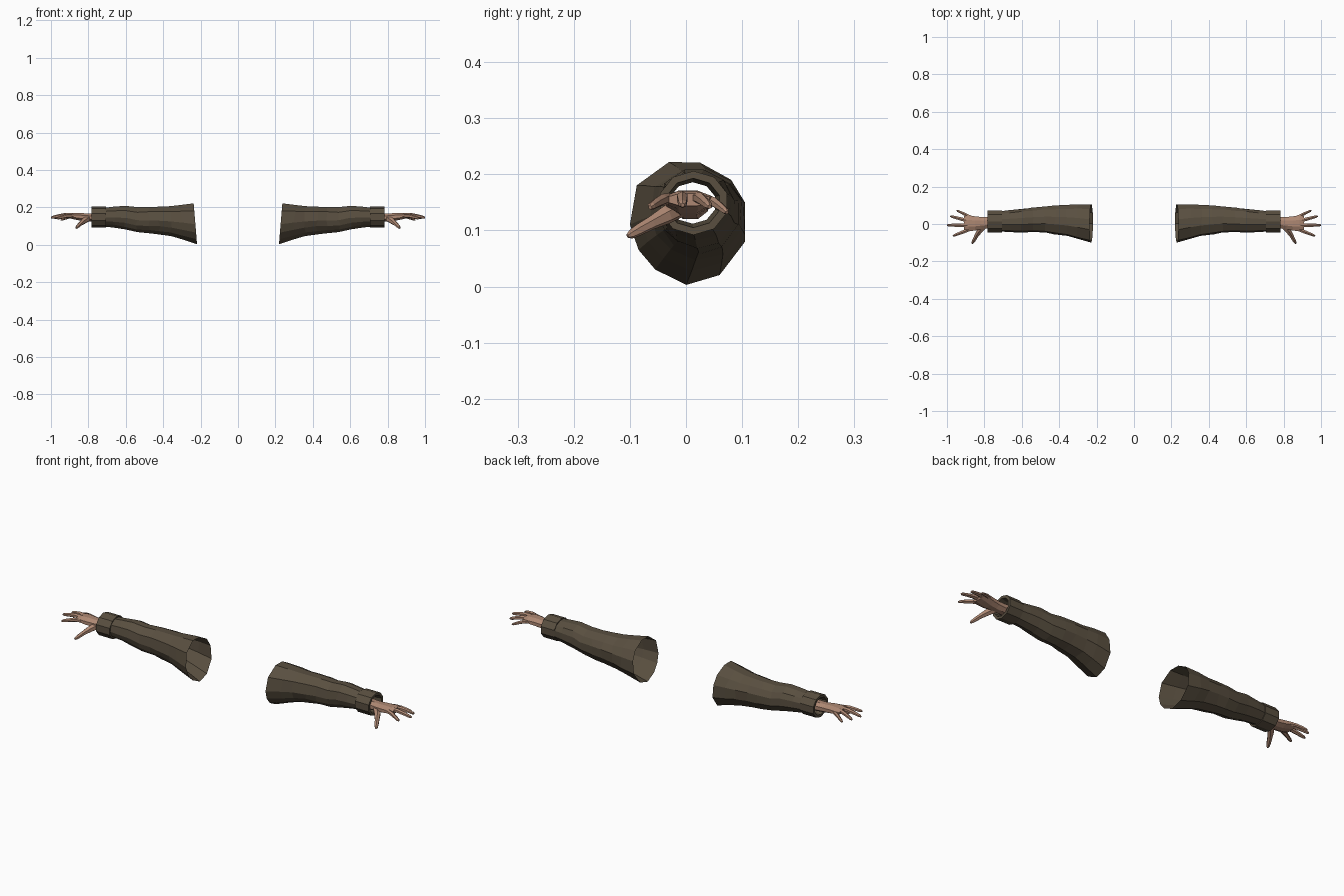
import bpy, math, random
from mathutils import Vector

if "Cube" in bpy.data.objects:
    bpy.data.objects.remove(bpy.data.objects["Cube"])

random.seed(4)


def material(name, rgb):
    m = bpy.data.materials.new(name)
    m.diffuse_color = (*rgb, 1)
    m.use_nodes = True
    m.node_tree.nodes["Principled BSDF"].inputs["Base Color"].default_value = m.diffuse_color
    return m


CLOTH = material("brown_cloth", (0.10, 0.078, 0.051))
SKIN = material("skin", (0.42, 0.245, 0.17))

# Outline of a hanging sleeve, scaled to fit each ring
SLEEVE = [(1, -.3), (1, .3), (.76, .71), (.22, .99), (-.32, 1), (-.88, .62),
          (-1, -.02), (-.85, -.43), (-.56, -.75), (-.02, -1), (.56, -.84)]


def circle(n):
    return [(math.cos(2 * math.pi * (i + .5) / n), math.sin(2 * math.pi * (i + .5) / n))
            for i in range(n)]


def box_ring(shape, x, y0, y1, z0, z1, lean=0, jitter=0):
    """Ring across x that fits the given y and z limits."""
    ring = []
    for u, v in shape:
        k = 1 + random.uniform(-jitter, jitter)
        ring.append(Vector((x + lean * v + random.uniform(-jitter, jitter) * .3,
                            (y0 + y1) / 2 + u * k * (y1 - y0) / 2,
                            (z0 + z1) / 2 + v * k * (z1 - z0) / 2)))
    return ring


def loft(name, rings, mat, cap_start=False, cap_end=False, smooth=False):
    """Skin the rings into a tube and mirror it to the other arm."""
    n = len(rings[0])
    verts = [p for r in rings for p in r]
    faces = [(k * n + i, k * n + (i + 1) % n, (k + 1) * n + (i + 1) % n, (k + 1) * n + i)
             for k in range(len(rings) - 1) for i in range(n)]
    if cap_start:
        faces.append(tuple(reversed(range(n))))
    if cap_end:
        faces.append(tuple(range(len(verts) - n, len(verts))))
    me = bpy.data.meshes.new(name)
    me.from_pydata(verts, [], faces)
    me.materials.append(mat)
    ob = bpy.data.objects.new(name, me)
    bpy.context.collection.objects.link(ob)
    mod = ob.modifiers.new("other_arm", 'MIRROR')
    mod.use_mirror_merge = False
    return ob


def finger(name, path, radii):
    """Tapered tube along a bent path."""
    pts = [Vector(p) for p in path]
    rings = []
    for i, p in enumerate(pts):
        d = (pts[min(i + 1, len(pts) - 1)] - pts[max(i - 1, 0)]).normalized()
        side = Vector((0, 0, 1)).cross(d).normalized()
        up = d.cross(side)
        rings.append([p + side * u * radii[i] + up * v * radii[i] for u, v in circle(6)])
    return loft(name, rings, SKIN, True, True)


# Sleeve: open at the shoulder, slightly rumpled along its length
sections = [(.228, -.100, .105, .003, .222, .009, 0),
            (.30, -.080, .104, .028, .214, .006, .02),
            (.36, -.064, .101, .046, .207, .003, .03),
            (.42, -.054, .098, .056, .206, 0, .03),
            (.48, -.046, .094, .060, .204, 0, .03),
            (.54, -.045, .088, .066, .200, 0, .03),
            (.60, -.045, .081, .082, .207, 0, .03),
            (.66, -.043, .074, .092, .203, 0, .02),
            (.715, -.040, .068, .098, .198, 0, 0)]
loft("sleeve", [box_ring(SLEEVE, x, a, b, c, d, lean, j)
                for x, a, b, c, d, lean, j in sections], CLOTH)

# Cuff: band with a folded-in lip
cuff = [(.705, -.038, .066, .100, .196), (.705, -.049, .076, .092, .206),
        (.782, -.049, .076, .092, .206), (.782, -.036, .062, .105, .193),
        (.735, -.030, .054, .112, .186)]
loft("cuff", [box_ring(circle(10), *s) for s in cuff], CLOTH)

# Palm, from wrist to knuckles
palm = [(.735, -.026, .042, .118, .172), (.785, -.026, .040, .122, .170),
        (.815, -.030, .040, .125, .170), (.85, -.038, .044, .129, .173),
        (.885, -.042, .050, .137, .172), (.908, -.036, .045, .143, .167)]
loft("palm", [box_ring(circle(8), *s) for s in palm], SKIN, True, True)

# Fingers: knuckle and tip, bent slightly down toward the tip
for name, base, tip, r in [
        ("index_finger", (.882, -.030, .156), (.968, -.064, .141), .0105),
        ("middle_finger", (.890, -.007, .160), (1.0, -.006, .145), .011),
        ("ring_finger", (.888, .017, .159), (.982, .042, .142), .0105),
        ("little_finger", (.875, .038, .154), (.948, .073, .132), .009)]:
    b, t = Vector(base), Vector(tip)
    bends = [(0, 0), (.35, .004), (.68, .003), (.92, .001), (1, 0)]
    finger(name, [b.lerp(t, f) + Vector((0, 0, h)) for f, h in bends],
           [r, r, r * .85, r * .7, r * .35])

# Thumb, splayed forward and down
finger("thumb", [(.800, -.008, .142), (.825, -.036, .127), (.842, -.062, .113),
                 (.854, -.084, .101), (.862, -.098, .093), (.865, -.104, .090)],
       [.018, .0165, .012, .0105, .008, .004])
